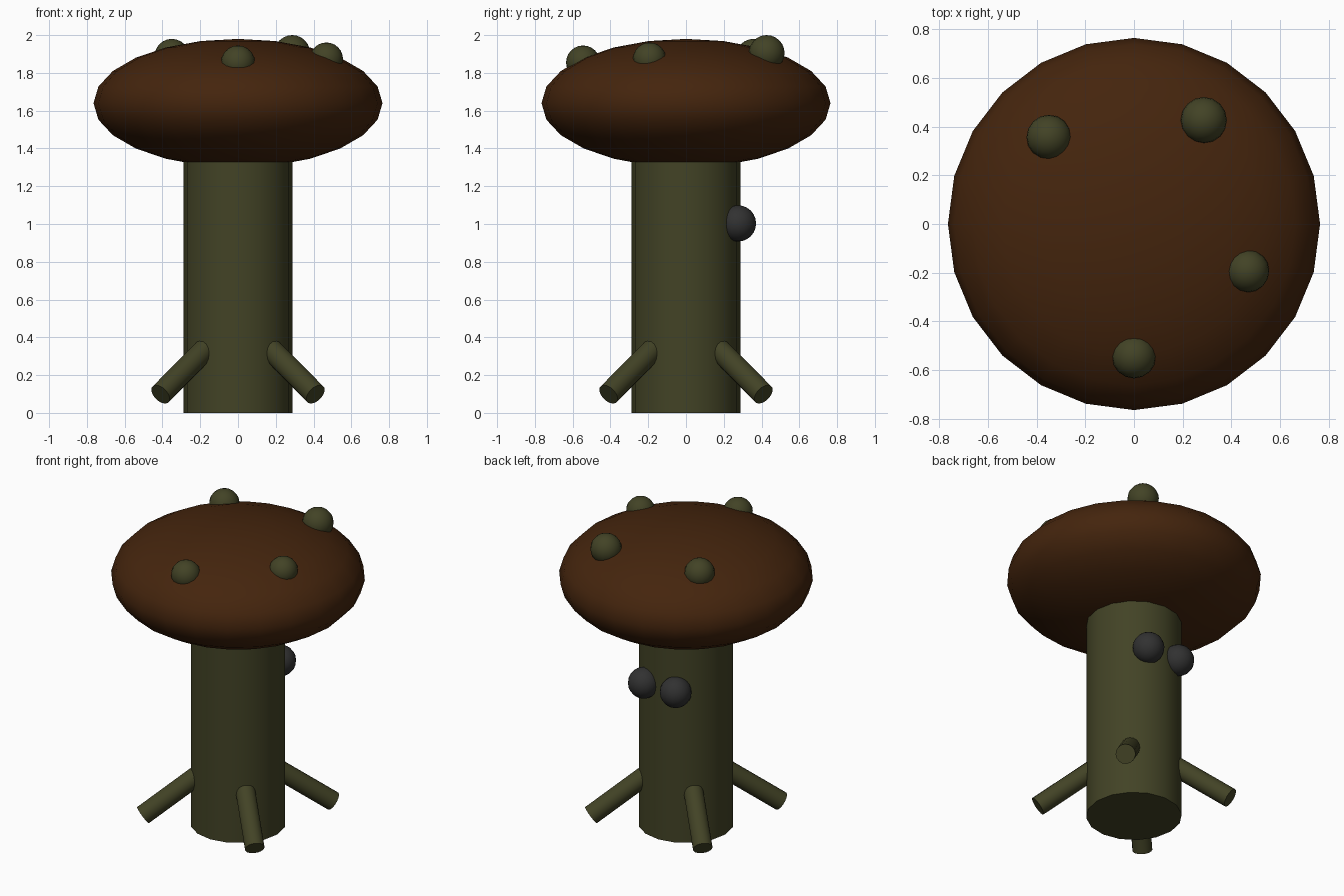
import bpy, math
from mathutils import Vector

if "Cube" in bpy.data.objects:
    bpy.data.objects.remove(bpy.data.objects["Cube"])


def material(name, rgb):
    m = bpy.data.materials.new(name)
    m.diffuse_color = (*rgb, 1)
    m.use_nodes = True
    m.node_tree.nodes["Principled BSDF"].inputs["Base Color"].default_value = m.diffuse_color
    return m


BARK = material("mossy olive", (0.055, 0.056, 0.019))
BROWN = material("dark brown", (0.058, 0.018, 0.004))
BLACK = material("charcoal", (0.031, 0.031, 0.031))


def finish(name, mat):
    ob = bpy.context.object
    ob.name = name
    ob.data.materials.append(mat)
    bpy.ops.object.shade_smooth_by_angle(angle=math.radians(40))
    return ob


def ball(name, loc, scale, mat, seg=24, rings=12):
    bpy.ops.mesh.primitive_uv_sphere_add(segments=seg, ring_count=rings, radius=1, location=loc)
    bpy.context.object.scale = scale
    bpy.ops.object.transform_apply(location=False, rotation=False, scale=True)
    return finish(name, mat)


def rod(name, a, b, radius, sides, mat):
    a, b = Vector(a), Vector(b)
    d = b - a
    bpy.ops.mesh.primitive_cylinder_add(vertices=sides, radius=radius, depth=d.length,
                                        location=(a + b) / 2,
                                        rotation=d.to_track_quat('Z', 'Y').to_euler())
    return finish(name, mat)


# Stem and cap
rod("stem", (0, 0, 0), (0, 0, 1.42), 0.288, 16, BARK)
ball("cap", (0, 0, 1.64), (0.765, 0.765, 0.34), BROWN)

# Spots on the cap: x, y, z, radius
spots = [(0, -0.545, 1.855, 0.09), (0.468, -0.193, 1.873, 0.088),
         (0.287, 0.427, 1.905, 0.095), (-0.35, 0.357, 1.888, 0.092)]
for i, (x, y, z, r) in enumerate(spots):
    ball(f"cap_spot_{i + 1}", (x, y, z), (r, r, r), BARK, 16, 12)

# Eyes at the back
for side, sx in (("left", -1), ("right", 1)):
    ball(f"eye_{side}", (0.117 * sx, 0.275, 1.003), (0.096,) * 3, BLACK, 16, 12)

# Four splayed roots on the diagonals
for i, (sx, sy) in enumerate([(1, 1), (-1, 1), (-1, -1), (1, -1)]):
    rod(f"root_{i + 1}", (0.14 * sx, 0.14 * sy, 0.37), (0.41 * sx, 0.41 * sy, 0.098),
        0.06, 16, BARK)
